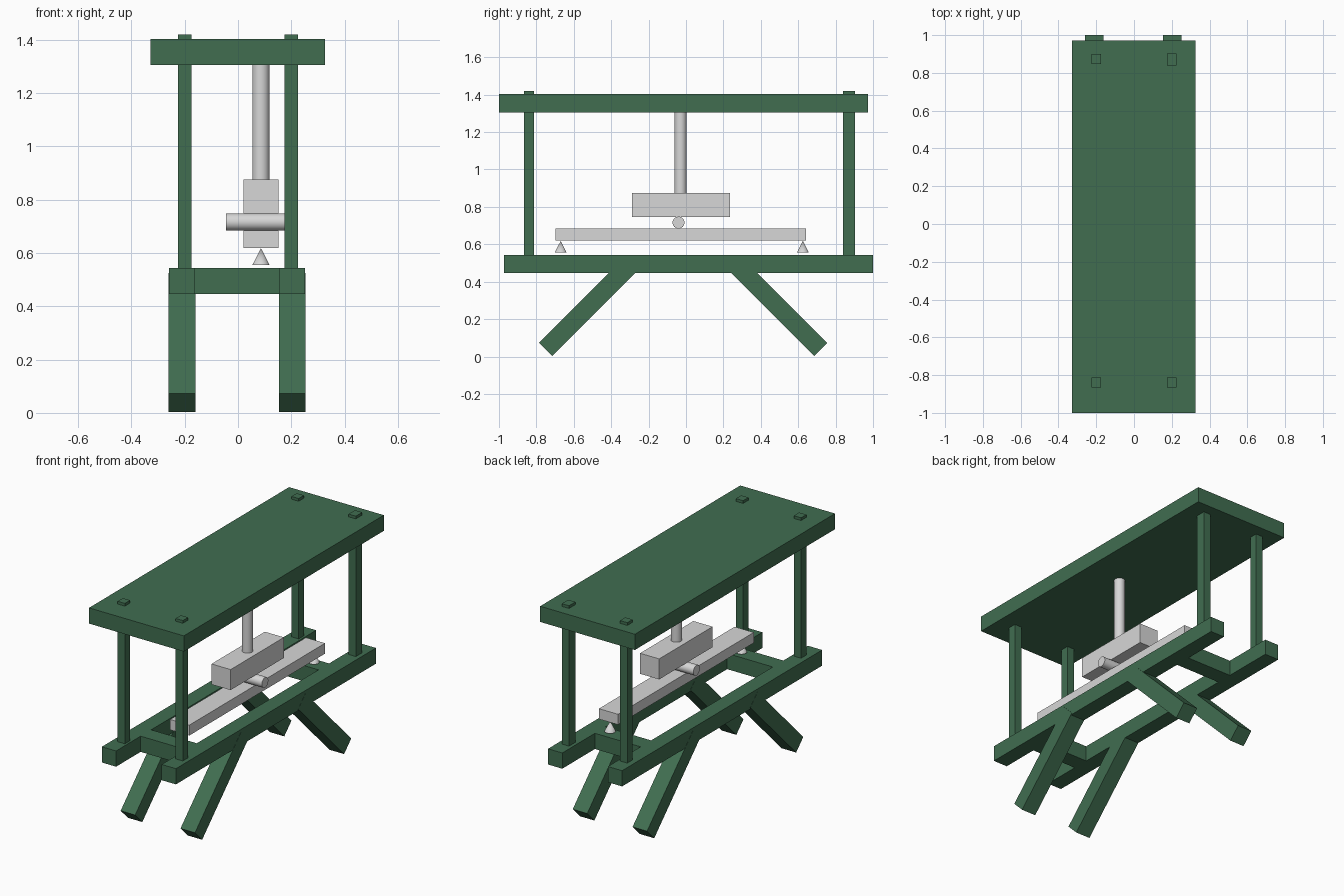
import bpy
import math
from mathutils import Vector

default = bpy.data.objects.get("Cube")
if default:
    bpy.data.objects.remove(default, do_unlink=True)


def make_material(name, rgb):
    mat = bpy.data.materials.new(name)
    mat.use_nodes = True
    color = (*rgb, 1.0)
    mat.diffuse_color = color
    bsdf = mat.node_tree.nodes["Principled BSDF"]
    bsdf.inputs["Base Color"].default_value = color
    bsdf.inputs["Roughness"].default_value = 0.6
    return mat


green = make_material("frame green", (0.052, 0.155, 0.081))
grey = make_material("steel grey", (0.68, 0.68, 0.68))


def finish(name, mat):
    obj = bpy.context.object
    obj.name = name
    obj.data.name = name
    obj.data.materials.append(mat)
    return obj


def box(name, x, y, z, mat):
    """Box between pairs of limits along each axis."""
    limits = (x, y, z)
    bpy.ops.mesh.primitive_cube_add(size=1, location=[(a + b) / 2 for a, b in limits])
    obj = finish(name, mat)
    obj.scale = [b - a for a, b in limits]
    bpy.ops.object.transform_apply(location=False, rotation=False, scale=True)
    return obj


def rod(name, start, end, radius, tip_radius, mat):
    """Round bar or cone from start to end."""
    start, end = Vector(start), Vector(end)
    axis = end - start
    bpy.ops.mesh.primitive_cone_add(
        vertices=32, radius1=radius, radius2=tip_radius, depth=axis.length,
        location=(start + end) / 2, rotation=axis.to_track_quat("Z", "Y").to_euler())
    obj = finish(name, mat)
    bpy.ops.object.shade_smooth_by_angle(angle=math.radians(40))
    return obj


def leg(name, x, foot_y, head_y):
    """Square leg leaning at 45 degrees, buried in the rail at its head."""
    foot, head = Vector((x, foot_y, 0.038)), Vector((x, head_y, 0.49))
    axis = head - foot
    bpy.ops.mesh.primitive_cube_add(size=1, location=(foot + head) / 2)
    obj = finish(name, green)
    obj.scale = (0.1, 0.1, axis.length)
    obj.rotation_euler.x = math.atan2(-axis.y, axis.z)
    return obj


# Frame: slab on top, two rails and two cross beams below
box("top_slab", (-0.328, 0.326), (-1.0, 0.972), (1.305, 1.403), green)
RAIL_Z = (0.446, 0.544)
for side, x in (("right", -0.21), ("left", 0.203)):
    box(f"{side}_rail", (x - 0.049, x + 0.049), (-0.972, 1.0), RAIL_Z, green)
    leg(f"{side}_front_leg", x, -0.75, -0.298)
    leg(f"{side}_back_leg", x, 0.72, 0.268)

for end, y in (("front", -0.678), ("back", 0.626)):
    box(f"{end}_cross_beam", (-0.165, 0.158), (y - 0.052, y + 0.052), RAIL_Z, green)

# Posts run through the slab and stand a little above it
for side, x, back_y in (("right", -0.2, (0.848, 0.9)), ("left", 0.2, (0.84, 0.903))):
    for end, y in (("front", (-0.865, -0.813)), ("back", back_y)):
        box(f"{side}_{end}_post", (x - 0.025, x + 0.025), y, (0.5, 1.42), green)

# Pressing parts: ram, block, roller, test bar and its two pointed supports
CENTER_X = 0.086
BAR_X = (0.02, 0.152)
rod("ram", (CENTER_X, -0.029, 0.87), (CENTER_X, -0.029, 1.31), 0.032, 0.032, grey)
box("press_block", BAR_X, (-0.29, 0.236), (0.747, 0.875), grey)
rod("roller", (-0.045, -0.04, 0.716), (0.215, -0.04, 0.716), 0.032, 0.032, grey)
box("test_bar", BAR_X, (-0.697, 0.641), (0.619, 0.684), grey)
for end, y in (("front", -0.67), ("back", 0.625)):
    rod(f"{end}_support_cone", (CENTER_X, y, 0.555), (CENTER_X, y, 0.618), 0.032, 0.0, grey)
